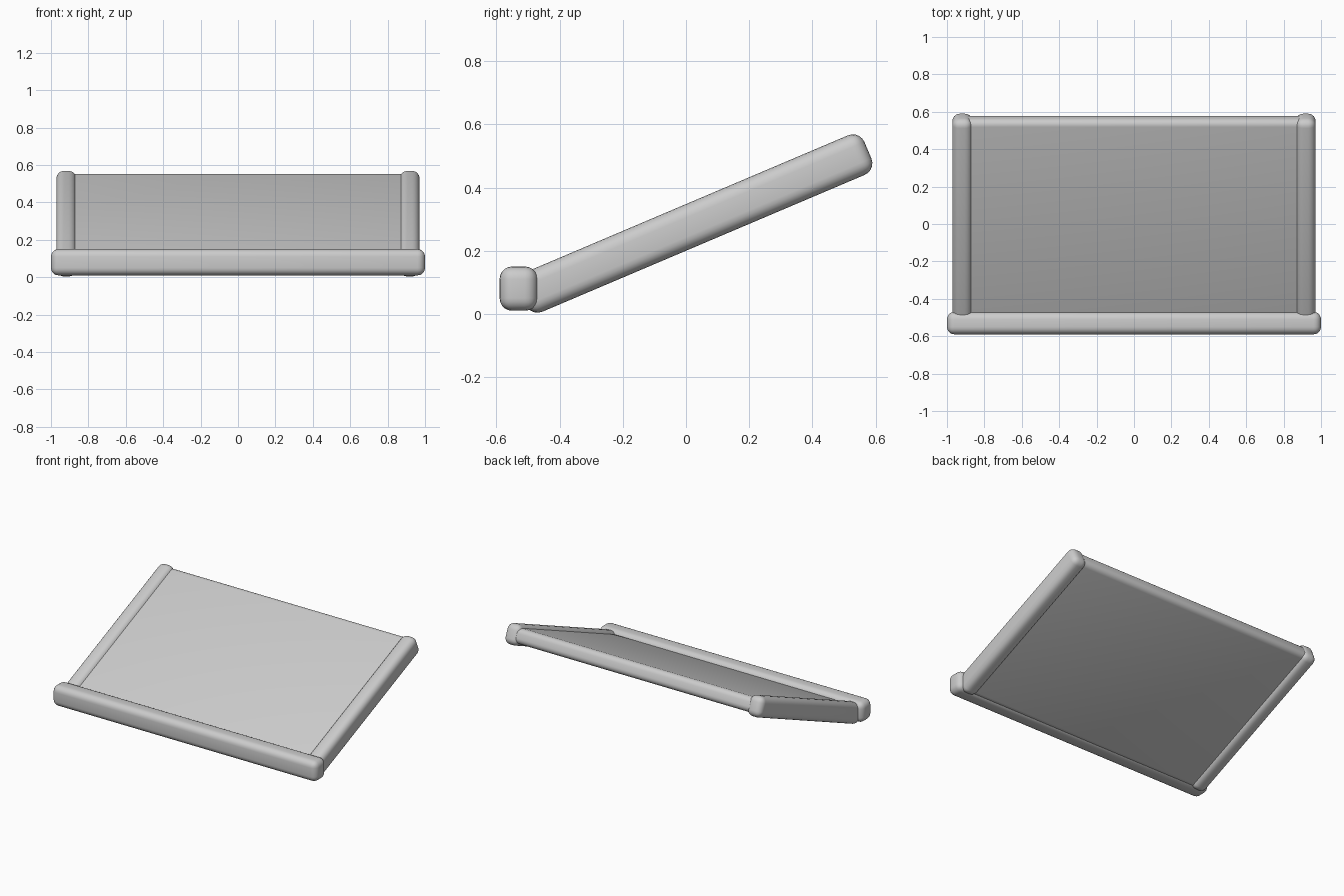
import bpy
import math

if "Cube" in bpy.data.objects:
    bpy.data.objects.remove(bpy.data.objects["Cube"])

grey = bpy.data.materials.new("plain grey")
grey.diffuse_color = (0.6, 0.6, 0.6, 1)
grey.use_nodes = True
grey.node_tree.nodes["Principled BSDF"].inputs["Base Color"].default_value = grey.diffuse_color
TILT = math.radians(23)


def rounded_box(name, centre, size, radius, tilt=0.0):
    """Box with softly rounded edges, tilted about the x axis."""
    bpy.ops.mesh.primitive_cube_add(size=1, location=centre)
    ob = bpy.context.object
    ob.name = name
    ob.scale = size
    bpy.ops.object.transform_apply(location=False, rotation=False, scale=True)
    ob.rotation_euler.x = tilt
    bevel = ob.modifiers.new("rounding", 'BEVEL')
    bevel.width = radius
    bevel.segments = 5
    bpy.ops.object.modifier_apply(modifier=bevel.name)
    ob.data.materials.append(grey)
    bpy.ops.object.shade_smooth_by_angle(angle=math.radians(35))
    return ob


# Level bar along the low front edge
rounded_box("front_bar", (0, -0.53, 0.08), (2.0, 0.12, 0.14), 0.04)

# Sloping side rails
for side, x in (("left", -0.918), ("right", 0.918)):
    rounded_box(side + "_rail", (x, 0.029, 0.286), (0.106, 1.188, 0.136), 0.04, TILT)

# Sloping panel, slightly thinner than the rails and set between them
rounded_box("panel", (0, 0.027, 0.285), (1.84, 1.18, 0.10), 0.035, TILT)
